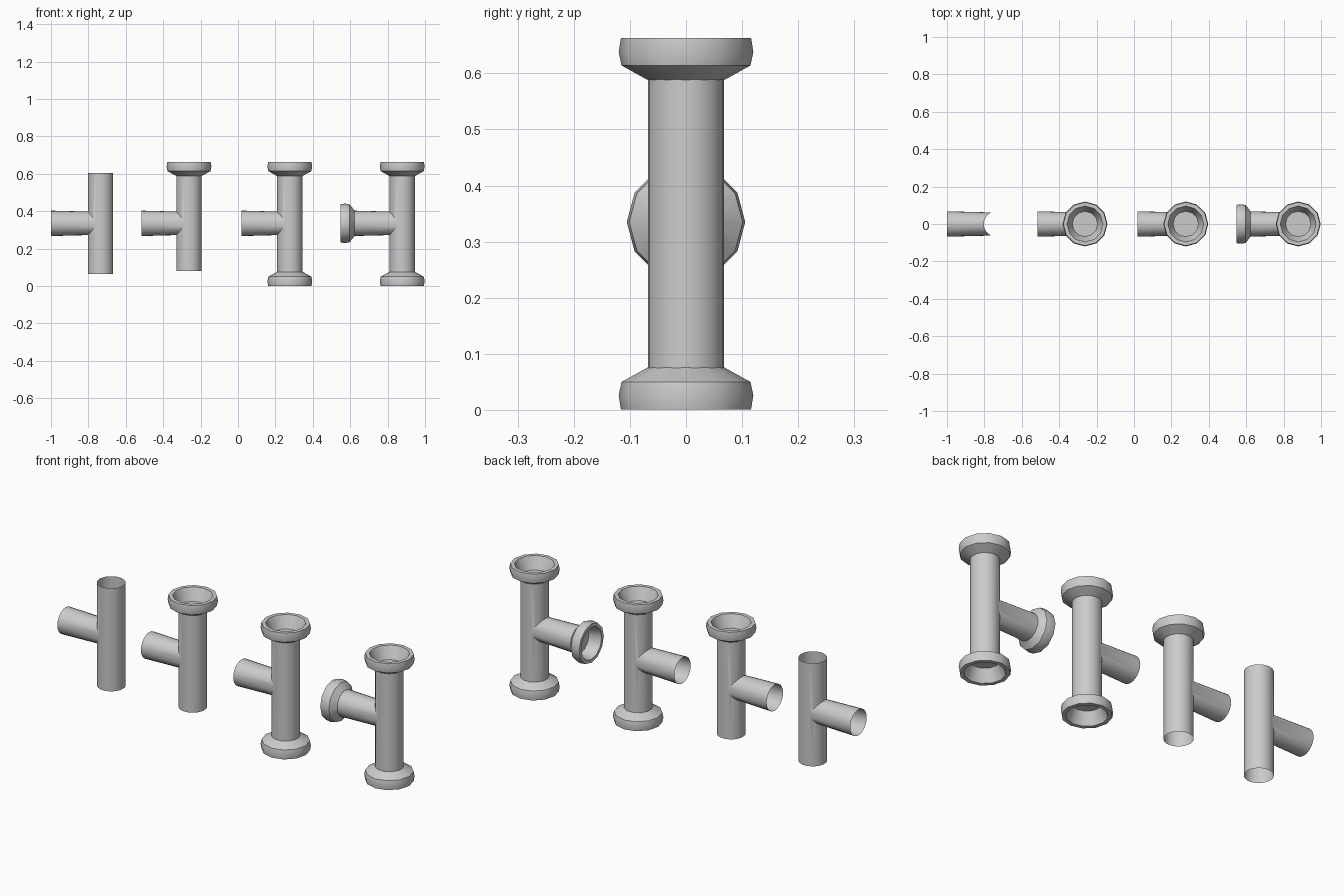
import bpy, bmesh, math
from mathutils import Matrix, Vector

if "Cube" in bpy.data.objects:
    bpy.data.objects.remove(bpy.data.objects["Cube"])

ZC = 0.335          # height of the side branch
R = 0.068           # pipe radius
SIDE = Matrix.Rotation(-math.pi / 2, 4, 'Y')    # turns +z towards -x


def link(name, bm):
    bmesh.ops.recalc_face_normals(bm, faces=bm.faces)
    me = bpy.data.meshes.new(name)
    bm.to_mesh(me)
    bm.free()
    ob = bpy.data.objects.new(name, me)
    bpy.context.collection.objects.link(ob)
    return ob


def smooth(ob, angle=35):
    bpy.ops.object.select_all(action='DESELECT')
    ob.select_set(True)
    bpy.context.view_layer.objects.active = ob
    bpy.ops.object.shade_smooth_by_angle(angle=math.radians(angle))


def cylinder(name, r1, r2, depth, matrix):
    bm = bmesh.new()
    bmesh.ops.create_cone(bm, cap_ends=True, segments=24, radius1=r1,
                          radius2=r2, depth=depth, matrix=matrix)
    return link(name, bm)


def tee(name, x, z0, z1, x_end):
    # Join solid run and branch, then open the three pipe ends
    run = cylinder(name, R, R, z1 - z0, Matrix.Translation((x, 0, (z0 + z1) / 2)))
    arm = cylinder(name + "_branch", 0.061, R, x - x_end,
                   Matrix.Translation(((x + x_end) / 2, 0, ZC)) @ SIDE)
    mod = run.modifiers.new("join", 'BOOLEAN')
    mod.operation, mod.solver, mod.object = 'UNION', 'EXACT', arm
    bpy.context.view_layer.objects.active = run
    bpy.ops.object.modifier_apply(modifier="join")
    bpy.data.objects.remove(arm)
    bm = bmesh.new()
    bm.from_mesh(run.data)
    caps = []
    for f in bm.faces:
        c = f.calc_center_median()
        if (abs(f.normal.z) > 0.99 and min(abs(c.z - z0), abs(c.z - z1)) < 1e-3) \
                or (f.normal.x < -0.99 and abs(c.x - x_end) < 1e-3):
            caps.append(f)
    bmesh.ops.delete(bm, geom=caps, context='FACES')
    bm.to_mesh(run.data)
    bm.free()
    smooth(run, 40)


def collar(name, matrix, k=1.0):
    # Flared twelve-sided socket; the profile starts at the pipe
    prof = [(R, 0), (0.115 * k, 0.026), (0.12 * k, 0.05), (0.116 * k, 0.075),
            (0.096 * k, 0.075), (R, 0.012)]
    bm = bmesh.new()
    n = 12
    rings = []
    for r, h in prof:
        rings.append([bm.verts.new((r * math.cos(2 * math.pi * i / n),
                                    r * math.sin(2 * math.pi * i / n), h))
                      for i in range(n)])
    for a, b in zip(rings, rings[1:]):
        for i in range(n):
            j = (i + 1) % n
            bm.faces.new((a[i], a[j], b[j], b[i]))
    bm.faces.new(rings[-1])     # socket floor
    bm.transform(matrix)
    smooth(link(name, bm), 31)


def top(x):
    return Matrix.Translation((x, 0, 0.588))


def bottom(x):
    return Matrix.Translation((x, 0, 0.076)) @ Matrix.Rotation(math.pi, 4, 'X')


# Four tees: bare, one socket, two sockets, three sockets
tee("plain_tee", -0.735, 0.065, 0.605, -1.0)

tee("one_socket_tee", -0.262, 0.08, 0.597, -0.515)
collar("one_socket_top", top(-0.262))

tee("two_socket_tee", 0.277, 0.07, 0.597, 0.02)
collar("two_socket_top", top(0.277))
collar("two_socket_bottom", bottom(0.277))

tee("three_socket_tee", 0.878, 0.07, 0.597, 0.61)
collar("three_socket_top", top(0.878))
collar("three_socket_bottom", bottom(0.878))
collar("three_socket_side", Matrix.Translation((0.623, 0, ZC)) @ SIDE, 0.88)
